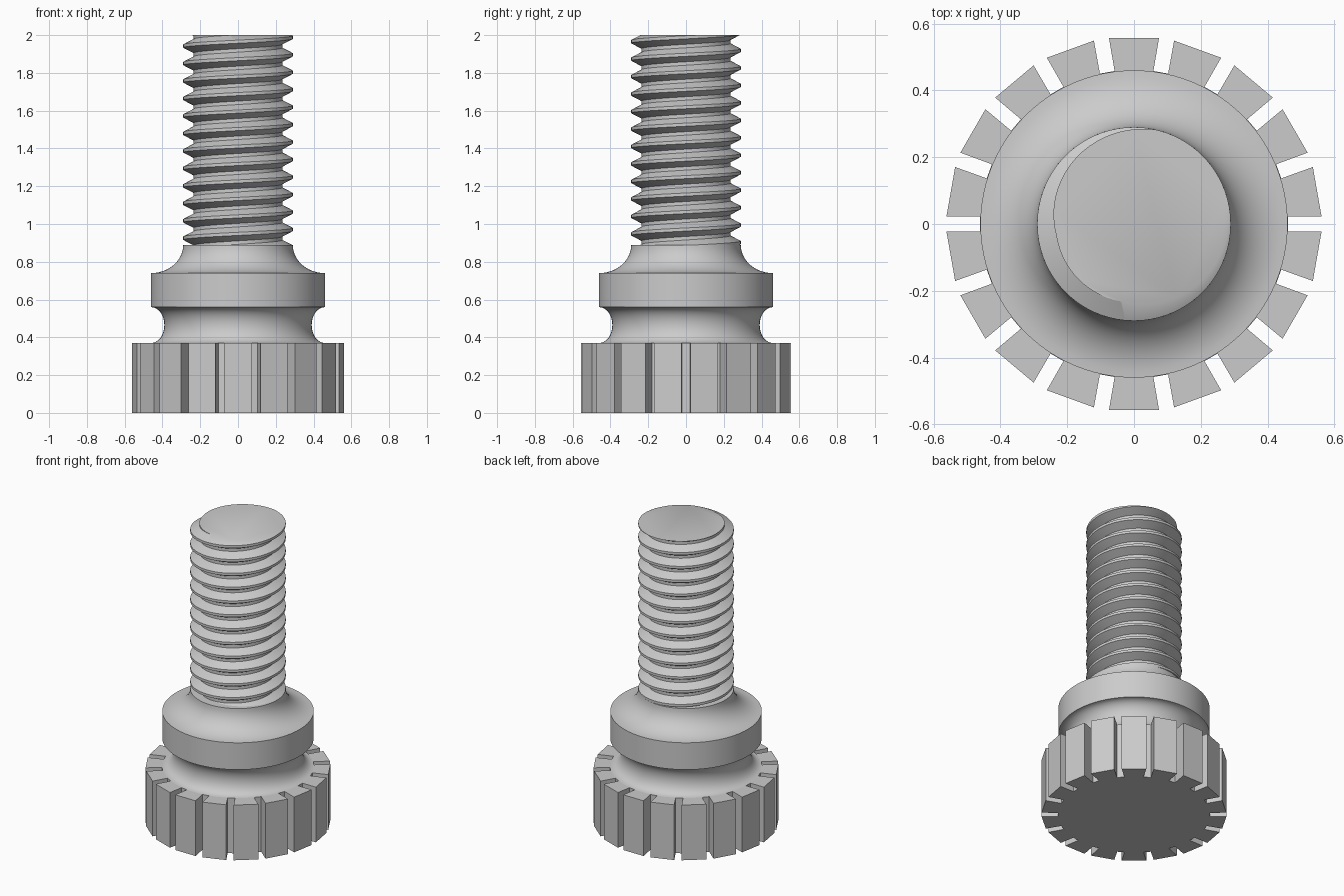
import bpy, bmesh
from math import sin, cos, pi, radians, tau
from mathutils import Matrix, Vector

default = bpy.data.objects.get("Cube")
if default:
    bpy.data.objects.remove(default, do_unlink=True)

steel = bpy.data.materials.new("grey_steel")
steel.use_nodes = True
GREY = (0.6, 0.6, 0.6, 1)
steel.diffuse_color = GREY
steel.node_tree.nodes["Principled BSDF"].inputs["Base Color"].default_value = GREY


def finish(bm, name, smooth_angle=None):
    bmesh.ops.recalc_face_normals(bm, faces=bm.faces[:])
    mesh = bpy.data.meshes.new(name)
    bm.to_mesh(mesh)
    bm.free()
    obj = bpy.data.objects.new(name, mesh)
    bpy.context.collection.objects.link(obj)
    mesh.materials.append(steel)
    if smooth_angle:
        bpy.ops.object.select_all(action="DESELECT")
        obj.select_set(True)
        bpy.context.view_layer.objects.active = obj
        bpy.ops.object.shade_smooth_by_angle(angle=radians(smooth_angle))
    return obj


# Grip: slotted disc with flat-faced teeth
TEETH, GRIP_TOP = 18, 0.37
bm = bmesh.new()
outline = []
for k in range(TEETH):
    turn = Matrix.Rotation(pi / 2 + k * tau / TEETH, 3, "Z")
    for r, t in ((0.458, -0.058), (0.557, -0.075), (0.557, 0.075), (0.458, 0.058)):
        outline.append(bm.verts.new(turn @ Vector((r, t, 0))))
base = bm.faces.new(outline)
top = bmesh.ops.extrude_face_region(bm, geom=[base], use_keep_orig=True)
bmesh.ops.translate(bm, vec=(0, 0, GRIP_TOP),
                    verts=[v for v in top["geom"] if isinstance(v, bmesh.types.BMVert)])
finish(bm, "grip")

# Collar: hollowed neck, straight band and concave shoulder, turned on z
COLLAR_R, SHANK_R, SHOULDER = 0.46, 0.29, 0.89
profile = []
for i in range(17):
    a = -pi / 2 + pi * i / 16
    profile.append((COLLAR_R - 0.07 * cos(a), 0.465 + 0.095 * sin(a)))
for i in range(13):
    a = -pi / 2 + pi / 2 * i / 12
    profile.append((COLLAR_R - (COLLAR_R - SHANK_R) * cos(a), SHOULDER + 0.15 * sin(a)))
profile.append((0, SHOULDER))
bm = bmesh.new()
verts = [bm.verts.new((r, 0, z)) for r, z in profile]
edges = [bm.edges.new(pair) for pair in zip(verts, verts[1:])]
bmesh.ops.spin(bm, geom=verts + edges, cent=(0, 0, 0), axis=(0, 0, 1),
               angle=tau, steps=96, use_merge=True)
bmesh.ops.remove_doubles(bm, verts=bm.verts[:], dist=1e-5)
finish(bm, "collar", 30)

# Threaded shank: right-handed helical sweep, trimmed flat at both ends
PITCH, ROOT_R, STEPS, TOP = 0.0925, 0.235, 72, 2.0
SECTION = ((-0.4, ROOT_R), (-0.09, SHANK_R), (0.09, SHANK_R), (0.4, ROOT_R), (0.6, ROOT_R))
bm = bmesh.new()
rows = []
for i in range(-14 * STEPS, 2 * STEPS):
    a = pi / 4 + tau * i / STEPS
    rows.append([bm.verts.new((r * cos(a), r * sin(a), TOP + PITCH * (i / STEPS + f)))
                 for f, r in SECTION])
for lower, upper in zip(rows, rows[1:]):
    for j in range(len(SECTION) - 1):
        bm.faces.new((lower[j], upper[j], upper[j + 1], lower[j + 1]))
bmesh.ops.remove_doubles(bm, verts=bm.verts[:], dist=1e-5)
for height, direction in ((TOP, 1), (SHOULDER, -1)):
    cut = bmesh.ops.bisect_plane(bm, geom=bm.verts[:] + bm.edges[:] + bm.faces[:],
                                 dist=1e-6, plane_co=(0, 0, height),
                                 plane_no=(0, 0, direction), clear_outer=True)
    rim = [e for e in cut["geom_cut"] if isinstance(e, bmesh.types.BMEdge)]
    bmesh.ops.edgeloop_fill(bm, edges=rim)
finish(bm, "threaded_shank", 30)
